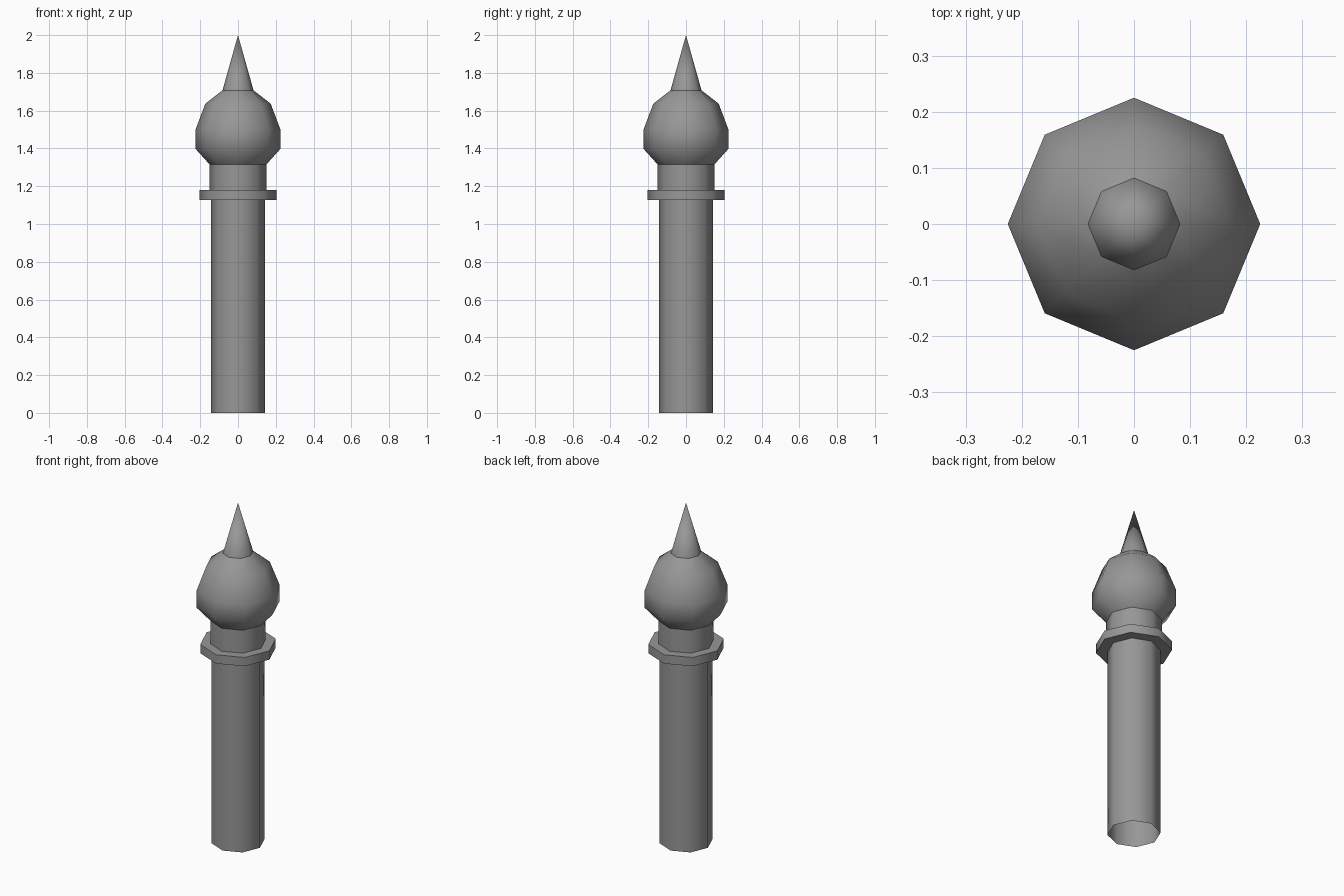
import bpy, bmesh, math

if "Cube" in bpy.data.objects:
    bpy.data.objects.remove(bpy.data.objects["Cube"])

SIDES = 8

# Dark grey metal colour
iron = bpy.data.materials.new("dark_grey")
iron.diffuse_color = (0.31, 0.31, 0.31, 1)
iron.use_nodes = True
iron.node_tree.nodes["Principled BSDF"].inputs["Base Color"].default_value = iron.diffuse_color


def lathe(name, profile):
    """Spin an (r, z) profile into an eight-sided part, with a corner on +x."""
    bm = bmesh.new()
    rings = []
    for r, z in profile:
        if r == 0:
            rings.append([bm.verts.new((0, 0, z))] * SIDES)
        else:
            rings.append([bm.verts.new((r * math.cos(i * math.tau / SIDES),
                                        r * math.sin(i * math.tau / SIDES), z))
                          for i in range(SIDES)])
    for low, high in zip(rings, rings[1:]):
        for i in range(SIDES):
            j = (i + 1) % SIDES
            corners = dict.fromkeys((low[i], low[j], high[j], high[i]))
            bm.faces.new(list(corners))
    mesh = bpy.data.meshes.new(name)
    bm.to_mesh(mesh)
    bm.free()
    mesh.materials.append(iron)
    obj = bpy.data.objects.new(name, mesh)
    bpy.context.collection.objects.link(obj)
    bpy.ops.object.select_all(action='DESELECT')
    obj.select_set(True)
    bpy.context.view_layer.objects.active = obj
    bpy.ops.object.shade_smooth_by_angle(angle=math.radians(60))
    return obj


# Post, open at the foot
lathe("shaft", [(0.143, 0), (0.143, 1.128)])
# Flat ring around the post
lathe("collar", [(0.143, 1.128), (0.205, 1.128), (0.205, 1.18), (0.15, 1.18)])
# Short neck above the ring
lathe("neck", [(0.15, 1.18), (0.15, 1.315)])
# Faceted ball
lathe("ball", [(0.15, 1.315), (0.225, 1.398), (0.225, 1.5),
               (0.173, 1.637), (0.082, 1.708)])
# Pointed tip
lathe("spike", [(0.082, 1.708), (0, 2.0)])
